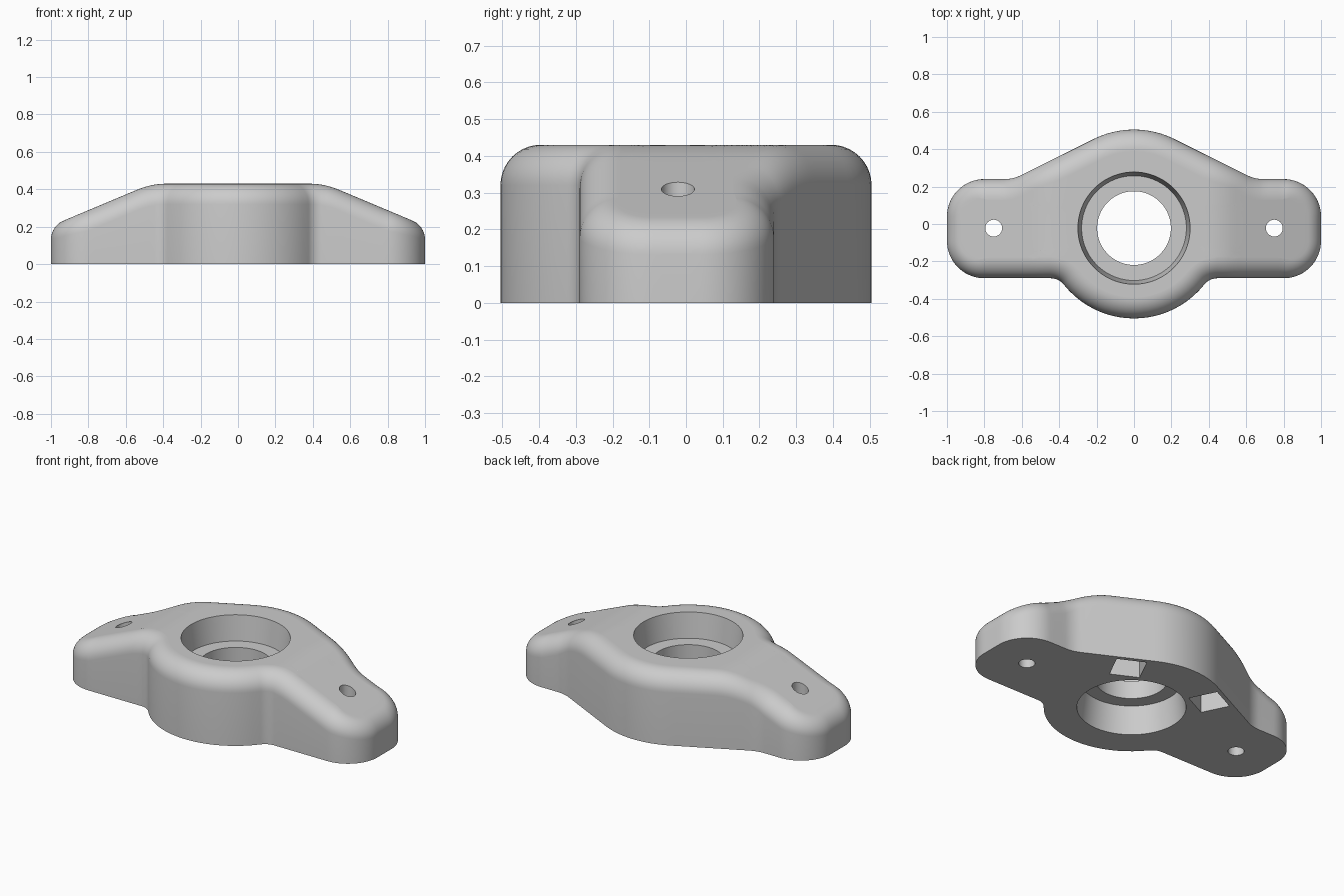
import bpy, bmesh
from math import sin, cos, atan, atan2, sqrt, radians, pi, hypot

if "Cube" in bpy.data.objects:
    bpy.data.objects.remove(bpy.data.objects["Cube"])

HEIGHT, EDGE_R, BORE_Y = 0.43, 0.11, -0.022
SLOPE, FLAT_X, BLEND_R = 0.42, 0.38, 0.41

grey = bpy.data.materials.new("light grey")
grey.use_nodes = True
grey.diffuse_color = (0.6, 0.6, 0.6, 1)
grey.node_tree.nodes["Principled BSDF"].inputs["Base Color"].default_value = (0.6, 0.6, 0.6, 1)


def top(x):
    """Height and downward slope of the top: flat, blended, then sloping."""
    x = abs(x) - FLAT_X
    if x <= 0:
        return HEIGHT, 0
    run = BLEND_R * sin(atan(SLOPE))
    u = min(x, run)
    drop = sqrt(BLEND_R ** 2 - u * u)
    return HEIGHT - BLEND_R + drop - SLOPE * (x - u), u / drop


def half_outline():
    """Plan outline of the +x half as (x, y, nx, ny), front to back."""
    arcs = [(0, -0.025, 0.48, -90, -38.5, 1), (0.446, -0.38, 0.09, 141.5, 90, -1),
            (0.8, -0.09, 0.2, -90, 0, 1), (0.8, 0.04, 0.2, 0, 90, 1),
            (0.693, 0.44, 0.2, 270, 243.5, -1), (0, 0.02, 0.485, 63.5, 90, 1)]
    pts = []
    for cx, cy, r, a0, a1, sign in arcs:
        n = max(6, int(abs(a1 - a0) / 5))
        for i in range(n + 1):
            a = radians(a0 + (a1 - a0) * i / n)
            p = (cx + r * cos(a), cy + r * sin(a), sign * cos(a), sign * sin(a))
            if i == 0 and pts:
                q = pts[-1]
                gap = hypot(p[0] - q[0], p[1] - q[1])
                if gap < 0.01:
                    continue
                m = int(gap / 0.03) + 1
                for k in range(1, m):
                    pts.append(tuple(s + (e - s) * k / m for s, e in zip(q, p)))
            pts.append(p)
    return pts


half = half_outline()
outline = half + [(-x, y, -nx, ny) for x, y, nx, ny in reversed(half[1:-1])]


def section(x, y, nx, ny):
    """Closed section from the outer wall, over the top and down the bore."""
    pts = [(x, y, 0)]
    # Rounded upper edge, tangent to the wall and to the top
    ex = x - nx * EDGE_R
    fall = atan(top(ex)[1] * (nx if ex > 0 else -nx))
    d = EDGE_R * (1 - sin(fall))
    zc = top(x - nx * d)[0] - EDGE_R * cos(fall)
    for i in range(11):
        t = (pi / 2 - fall) * i / 10
        d = EDGE_R * (1 - cos(t))
        pts.append((x - nx * d, y - ny * d, zc + EDGE_R * sin(t)))
    # Top surface running in to the bore rim
    sx, sy, _ = pts[-1]
    a = atan2(y - BORE_Y, x)
    bx, by = 0.3 * cos(a), BORE_Y + 0.3 * sin(a)
    for i in range(1, 21):
        px, py = sx + (bx - sx) * i / 20, sy + (by - sy) * i / 20
        pts.append((px, py, top(px)[0]))
    # Two slightly tapered seats either side of a ledge
    for r, z in ((0.28, 0.28), (0.197, 0.28), (0.197, 0.17), (0.28, 0.17), (0.3, 0)):
        pts.append((r * cos(a), BORE_Y + r * sin(a), z))
    return pts


# Flanged body
bm = bmesh.new()
cols = [[bm.verts.new(p) for p in section(*o)] for o in outline]
for i, col in enumerate(cols):
    nxt = cols[(i + 1) % len(cols)]
    for j in range(len(col)):
        k = (j + 1) % len(col)
        bm.faces.new((col[j], nxt[j], nxt[k], col[k]))
bmesh.ops.recalc_face_normals(bm, faces=bm.faces)
mesh = bpy.data.meshes.new("bearing_housing")
bm.to_mesh(mesh)
bm.free()
body = bpy.data.objects.new("bearing_housing", mesh)
bpy.context.collection.objects.link(body)
mesh.materials.append(grey)

# Cutters: screw holes in the ends, square pockets underneath
cutters = []
for side in (1, -1):
    bpy.ops.mesh.primitive_cylinder_add(vertices=40, radius=0.045, depth=1, location=(side * 0.75, -0.022, 0.2))
    bpy.context.object.name = "screw_hole_cutter"
    cutters.append(bpy.context.object)
    bpy.ops.mesh.primitive_cube_add(size=1, location=(side * 0.29, 0.296, 0.05), rotation=(0, 0, -side * radians(26.5)))
    bpy.context.object.name = "pocket_cutter"
    bpy.context.object.scale = (0.17, 0.17, 0.3)
    cutters.append(bpy.context.object)

bpy.ops.object.select_all(action='DESELECT')
bpy.context.view_layer.objects.active = body
body.select_set(True)
for cutter in cutters:
    cutter.hide_render = True
    cutter.data.materials.append(grey)
    mod = body.modifiers.new("cut", 'BOOLEAN')
    mod.operation, mod.solver, mod.object = 'DIFFERENCE', 'EXACT', cutter
    bpy.ops.object.modifier_apply(modifier=mod.name)
for cutter in cutters:
    bpy.data.objects.remove(cutter)

bpy.ops.object.shade_smooth_by_angle(angle=radians(30))
